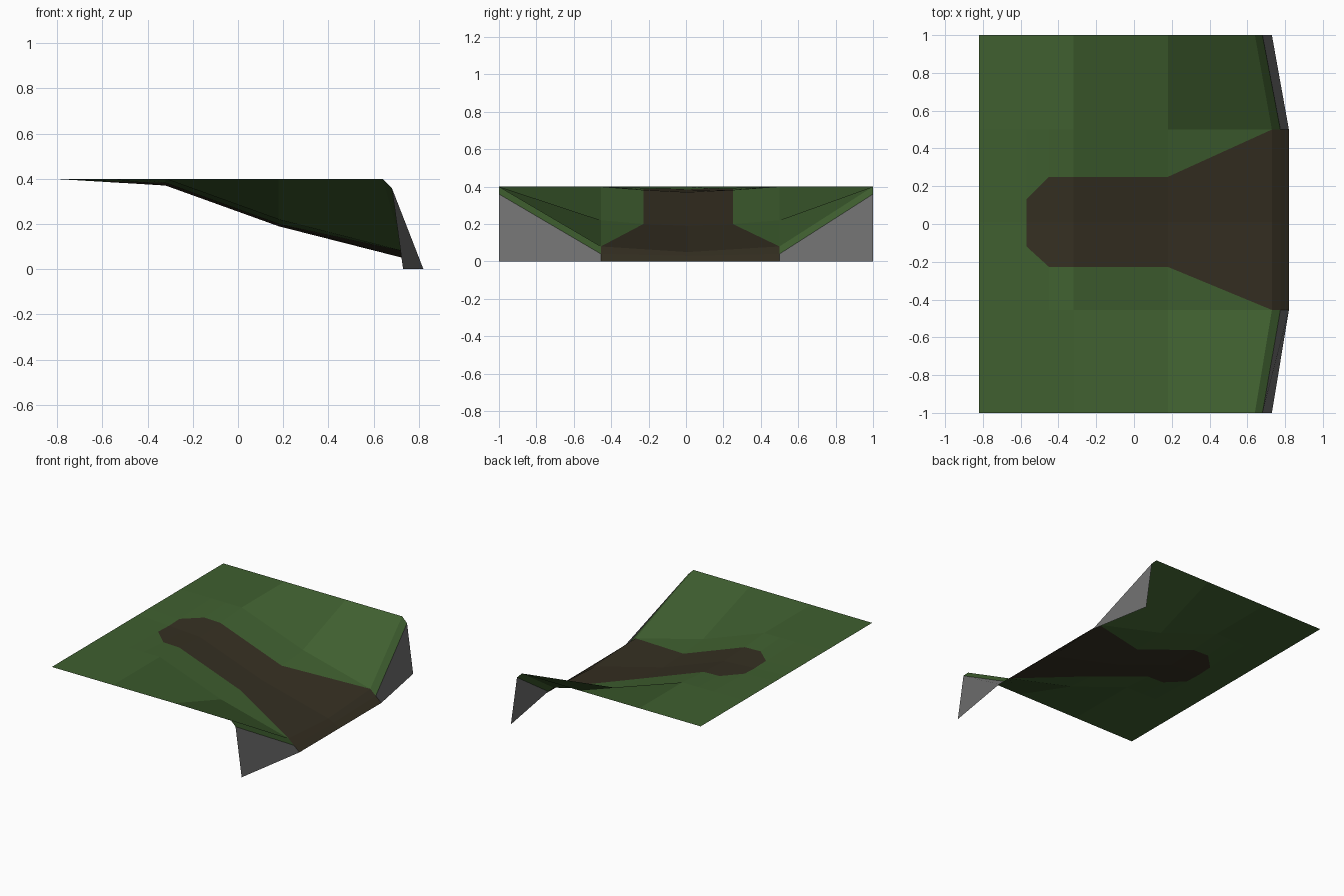
import bpy

if "Cube" in bpy.data.objects:
    bpy.data.objects.remove(bpy.data.objects["Cube"], do_unlink=True)


def material(name, rgb):
    mat = bpy.data.materials.new(name)
    mat.use_nodes = True
    mat.diffuse_color = (*rgb, 1)
    bsdf = mat.node_tree.nodes["Principled BSDF"]
    bsdf.inputs["Base Color"].default_value = (*rgb, 1)
    bsdf.inputs["Roughness"].default_value = 0.9
    return mat


grass = material("grass green", (0.05, 0.115, 0.029))
dirt = material("dirt brown", (0.036, 0.029, 0.016))
rock = material("rock grey", (0.16, 0.16, 0.16))

# Cross-sections from the high end to the low end:
# middle x, outer x, path half width, heights at centre, path edge, shoulder, outer edge
SECTIONS = [
    (-0.82, -0.82, 0.13, 0.40, 0.40, 0.40, 0.40),
    (-0.57, -0.57, 0.13, 0.385, 0.39, 0.40, 0.40),
    (-0.45, -0.45, 0.25, 0.378, 0.386, 0.40, 0.40),
    (-0.32, -0.32, 0.25, 0.37, 0.382, 0.40, 0.40),
    (0.18, 0.18, 0.25, 0.19, 0.20, 0.22, 0.40),
    (0.73, 0.64, 0.50, 0.05, 0.08, 0.08, 0.40),
    (0.775, 0.68, 0.50, 0.03, 0.04, 0.04, 0.36),
    (0.82, 0.73, 0.50, 0.00, 0.00, 0.00, 0.00),
]
SHOULDER = 0.5
NARROW = 0.91    # the right side of the gully is a little narrower


def section_points(section):
    x, x_out, path, z_mid, z_path, z_shoulder, z_out = section
    half = [(x, path, z_path), (x, SHOULDER, z_shoulder), (x_out, 1, z_out)]
    right = [(px, -py if py == 1 else -py * NARROW, pz) for px, py, pz in reversed(half)]
    return right + [(x, 0.01, z_mid)] + half


GRID = [section_points(s) for s in SECTIONS]
LAST = len(GRID) - 2


def is_path(row, col):
    return row >= 1 and col in (2, 3)


def is_cliff(row, col):
    return row == LAST and col in (0, 5)


def build_part(name, mat, belongs):
    """Make a sheet from the grid cells that belong to one part."""
    index, faces = {}, []
    for row in range(len(GRID) - 1):
        for col in range(len(GRID[0]) - 1):
            if not belongs(row, col):
                continue
            corners = [GRID[row][col], GRID[row + 1][col],
                       GRID[row + 1][col + 1], GRID[row][col + 1]]
            corners = list(dict.fromkeys(corners))   # collapsed cells become triangles
            if len(corners) > 2:
                faces.append([index.setdefault(c, len(index)) for c in corners])
    mesh = bpy.data.meshes.new(name)
    mesh.from_pydata(list(index), [], faces)
    mesh.materials.append(mat)
    mesh.update()
    obj = bpy.data.objects.new(name, mesh)
    bpy.context.collection.objects.link(obj)


# Trodden path, rock faces beside its mouth, and the grassy slope around them
build_part("dirt_path", dirt, is_path)
build_part("rock_cliffs", rock, is_cliff)
build_part("grass_slope", grass, lambda r, c: not is_path(r, c) and not is_cliff(r, c))
